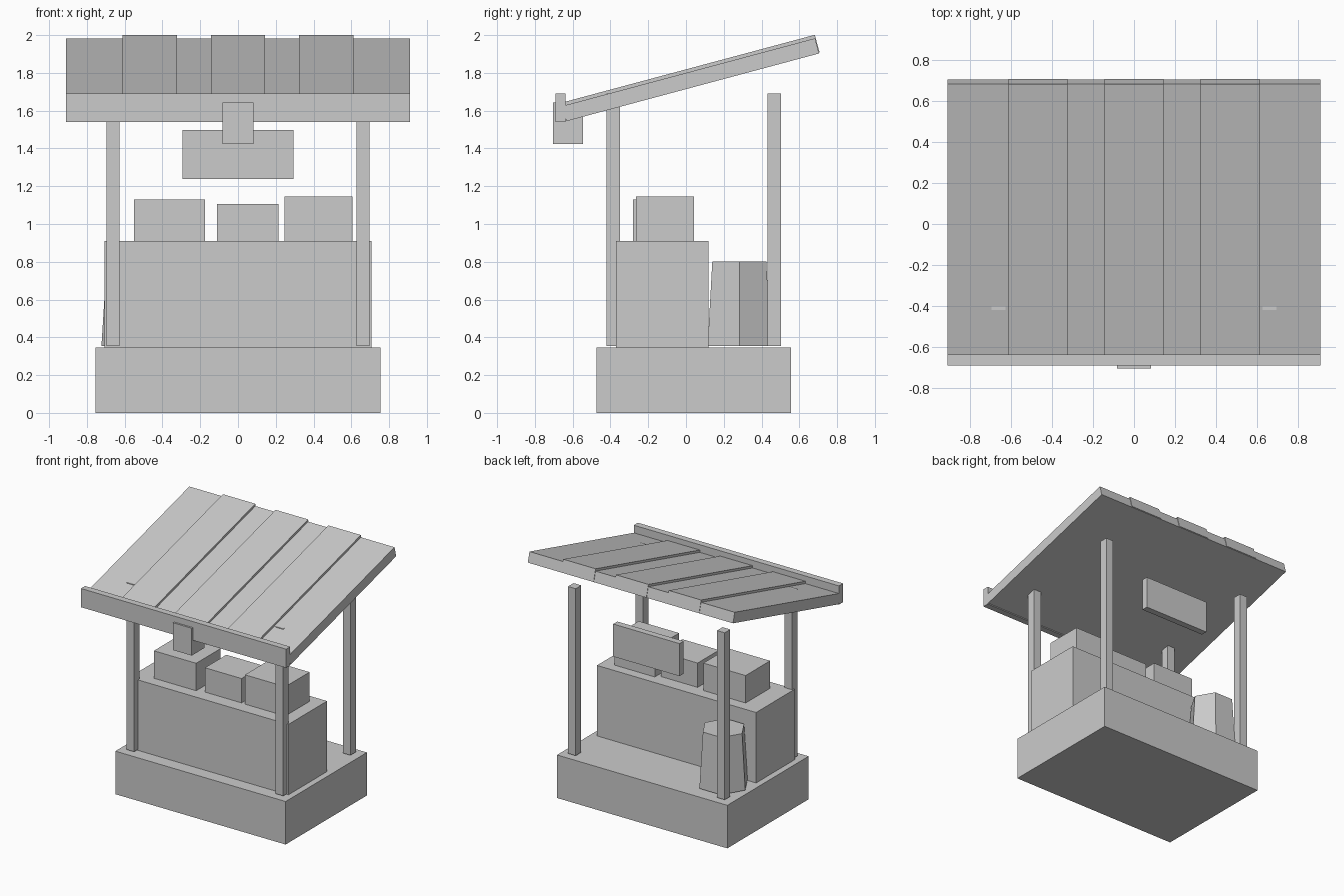
import bpy, bmesh, math
from mathutils import Matrix, Vector

if "Cube" in bpy.data.objects:
    bpy.data.objects.remove(bpy.data.objects["Cube"])

GREY = (0.6, 0.6, 0.6, 1.0)
mat = bpy.data.materials.new("plain grey")
mat.use_nodes = True
mat.diffuse_color = GREY
for node in mat.node_tree.nodes:
    if node.type == 'BSDF_PRINCIPLED':
        node.inputs["Base Color"].default_value = GREY


def finish(name, bm):
    mesh = bpy.data.meshes.new(name)
    bm.to_mesh(mesh)
    bm.free()
    mesh.materials.append(mat)
    obj = bpy.data.objects.new(name, mesh)
    bpy.context.collection.objects.link(obj)
    return obj


def box(name, x, y, z, frame=Matrix()):
    """Box from (min, max) pairs, optionally placed in a tilted frame."""
    bm = bmesh.new()
    spans = (x, y, z)
    size = Matrix.Diagonal([hi - lo for lo, hi in spans] + [1])
    middle = Matrix.Translation([(lo + hi) / 2 for lo, hi in spans])
    bmesh.ops.create_cube(bm, size=1, matrix=frame @ middle @ size)
    return finish(name, bm)


# Base and counter
FLOOR = 0.345
COUNTER_TOP = 0.91
box("base", (-0.755, 0.755), (-0.475, 0.555), (0, FLOOR))
box("counter", (-0.706, 0.706), (-0.37, 0.12), (FLOOR, COUNTER_TOP))

# Four posts
for side, x in (("right", (-0.695, -0.627)), ("left", (0.627, 0.695))):
    for end, y in (("front", (-0.42, -0.35)), ("back", (0.432, 0.502))):
        box(f"{end}_{side}_post", x, y, (0.353, 1.692))

# Crates on the counter
box("right_crate", (-0.55, -0.175), (-0.28, 0.03), (COUNTER_TOP, 1.13))
box("middle_crate", (-0.11, 0.215), (-0.262, 0.01), (COUNTER_TOP, 1.105))
box("left_crate", (0.247, 0.605), (-0.265, 0.042), (COUNTER_TOP, 1.145))

# Six-sided tapered barrel behind the counter
bm = bmesh.new()
bmesh.ops.create_cone(bm, cap_ends=True, segments=6, radius1=0.193, radius2=0.165,
                      depth=0.447)
turn = Matrix.Rotation(math.radians(30), 4, 'Z')
if any(abs(v.co.x) < 0.001 for v in bm.verts):  # point corners along x
    bm.transform(turn)
bm.transform(Matrix.Translation((-0.53, 0.282, 0.577)))
finish("barrel", bm)

# Sloping roof: frame origin at the upper back edge of the slab
roof = Matrix.Translation((0, 0.683, 1.983)) @ Matrix.Rotation(math.radians(15), 4, 'X')
box("roof_slab", (-0.91, 0.91), (-1.385, 0), (-0.083, 0), roof)
for name, x in (("right", -0.468), ("middle", 0), ("left", 0.468)):
    box(f"{name}_roof_panel", (x - 0.144, x + 0.144), (-1.38, 0.004),
        (-0.078, 0.018), roof)

# Front fascia, hanging lantern and rear sign board
box("front_fascia", (-0.91, 0.91), (-0.69, -0.638), (1.54, 1.69))
box("lantern", (-0.083, 0.083), (-0.705, -0.545), (1.423, 1.642))
box("sign_board", (-0.294, 0.294), (0.45, 0.502), (1.237, 1.498))
